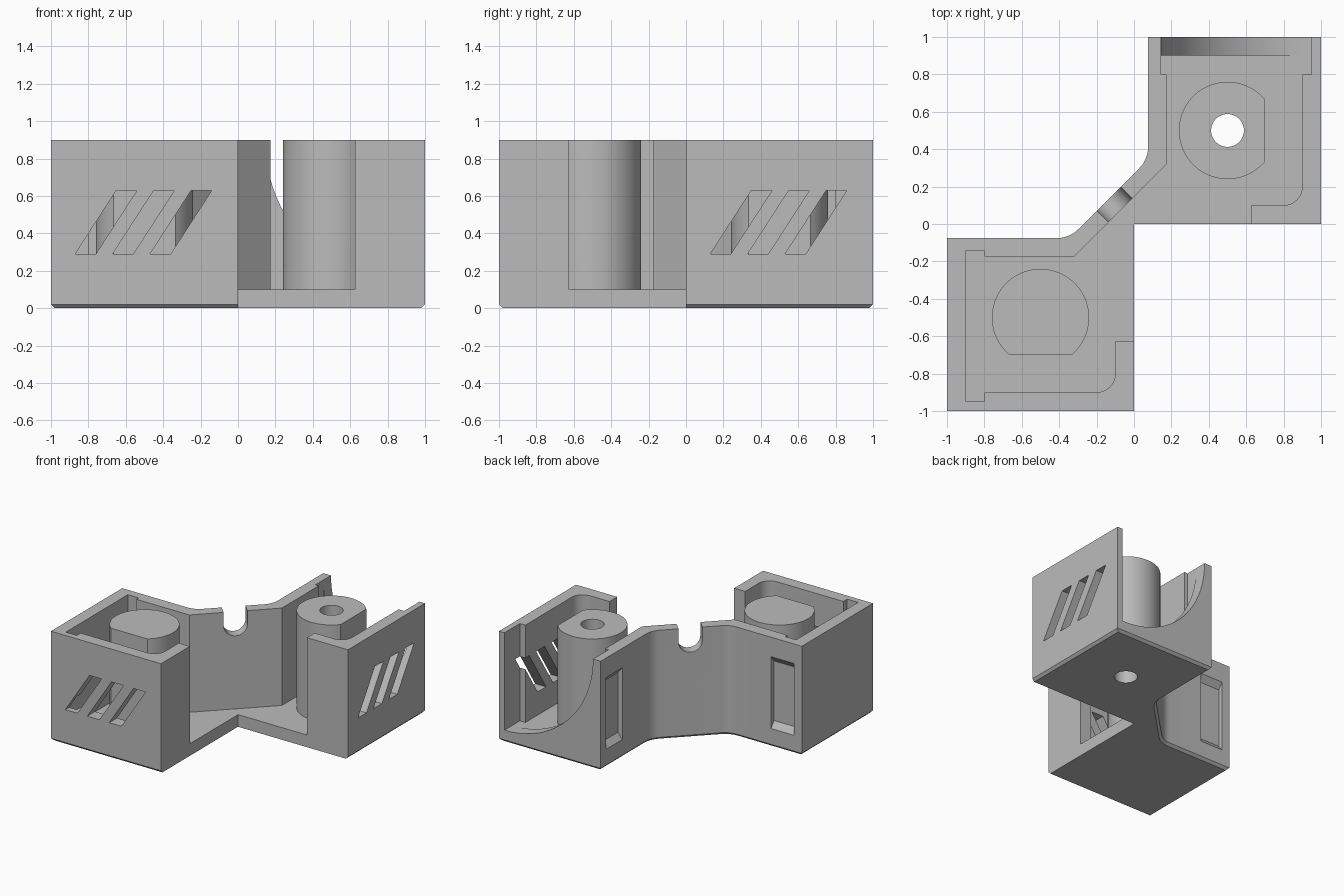
import bpy, bmesh
from math import sin, cos, pi, asin
from mathutils import Matrix, Vector

cube = bpy.data.objects.get("Cube")
if cube:
    bpy.data.objects.remove(cube)

# One grey plastic
grey = bpy.data.materials.new("grey_plastic")
grey.use_nodes = True
GREY = (0.5, 0.5, 0.5, 1)
grey.diffuse_color = GREY
grey.node_tree.nodes["Principled BSDF"].inputs["Base Color"].default_value = GREY


def axes(a, b, c):
    """Matrix whose columns are the directions of profile and extrusion."""
    return Matrix((a, b, c)).transposed().to_4x4()


X, Y, Z = Vector((1, 0, 0)), Vector((0, 1, 0)), Vector((0, 0, 1))
PLAN, ALONG_Y, ALONG_X = axes(X, Y, Z), axes(X, Z, Y), axes(Y, Z, X)
DIAGONAL = axes((X + Y).normalized(), Z, (Y - X).normalized())
SWAP = axes(-Y, -X, Z)          # mirrors one corner onto the other
BOTH = (Matrix.Identity(4), SWAP)


def swapped(points):
    return [(-y, -x) for x, y in reversed(points)]


def arc(cx, cy, r, start, end, n):
    return [(cx + r * cos(start + (end - start) * i / n),
             cy + r * sin(start + (end - start) * i / n)) for i in range(n + 1)]


def prism(name, points, lo, hi, matrix=PLAN, bevel_if=None):
    """Extrude a closed profile from lo to hi, with optional bottom chamfer."""
    bm = bmesh.new()
    low = [bm.verts.new((a, b, lo)) for a, b in points]
    high = [bm.verts.new((a, b, hi)) for a, b in points]
    bottom = bm.faces.new(low)
    bm.faces.new(high)
    n = len(points)
    for i in range(n):
        j = (i + 1) % n
        bm.faces.new((low[i], low[j], high[j], high[i]))
    bmesh.ops.recalc_face_normals(bm, faces=bm.faces)
    if bevel_if:
        edges = [e for e in bottom.edges if bevel_if(e)]
        bmesh.ops.bevel(bm, geom=edges, offset=0.02, segments=1, affect='EDGES')
    bm.transform(matrix)
    bmesh.ops.recalc_face_normals(bm, faces=bm.faces)
    mesh = bpy.data.meshes.new(name)
    bm.to_mesh(mesh)
    bm.free()
    mesh.materials.append(grey)
    obj = bpy.data.objects.new(name, mesh)
    bpy.context.collection.objects.link(obj)
    return obj


def combine(target, tool, operation):
    mod = target.modifiers.new(tool.name, 'BOOLEAN')
    mod.operation, mod.solver, mod.object = operation, 'EXACT', tool
    bpy.context.view_layer.objects.active = target
    bpy.ops.object.modifier_apply(modifier=mod.name)
    bpy.data.objects.remove(tool)


# Outer block: two squares joined by a diagonal bridge
outer_half = [(1, 0), (1, 1), (0.075, 1)] + arc(-0.082, 0.41, 0.157, 0, -pi / 4, 6)
outline = [(0, 0)] + outer_half + swapped(outer_half)


def chamfered(edge):
    a, b = (v.co for v in edge.verts)
    return not (abs(a.y) + abs(b.y) < 1e-4 or abs(a.x) + abs(b.x) < 1e-4)


body = prism("corner_bracket", outline, 0, 0.9, bevel_if=chamfered)

# Hollow interior, open at the front corner, with rounded inner corners
inner_half = ([(0.175, 0.32), (0.175, 0.8), (0.145, 0.8), (0.145, 0.9),
               (0.95, 0.9), (0.95, 0.8), (0.9, 0.8)]
              + arc(0.8, 0.2, 0.1, 0, -pi / 2, 8)
              + [(0.625, 0.1), (0.625, -0.1)])
combine(body, prism("interior", inner_half + [(0.1, -0.1)] + swapped(inner_half),
                    0.1, 1), 'DIFFERENCE')

# Curved opening, side recess and flatted screw post in each square
opening = arc(0.945, 0.9, 0.8, pi, 1.5 * pi, 24) + [(0.95, 0.1), (0.95, 1), (0.145, 1)]
recess = [(0.04, 0.12), (0.075, 0.15), (0.115, 0.2), (0.115, 0.69),
          (0.075, 0.74), (0.04, 0.77)]
flat = asin(0.166 / 0.26)
post = arc(0.5, 0.5, 0.26, flat, 2 * pi - flat, 48)
hole = arc(0.5, 0.5, 0.088, 0, 2 * pi, 32)[:-1]
for side in BOTH:
    combine(body, prism("opening", opening, 0.87, 1.1, side @ ALONG_Y), 'DIFFERENCE')
    combine(body, prism("recess", recess, 0.72, 0.93, side @ ALONG_Y), 'DIFFERENCE')
    combine(body, prism("post", post, 0.05, 0.9, side), 'UNION')
    combine(body, prism("screw_hole", hole, -0.1, 1, side), 'DIFFERENCE')

# Round-bottomed cable notch in the bridge wall
notch = arc(0, 0.79, 0.09, pi, 2 * pi, 16) + [(0.09, 1), (-0.09, 1)]
combine(body, prism("notch", notch, 0.04, 0.3, DIAGONAL), 'DIFFERENCE')

# Plain row of slanted vents through each outer wall
for middle, lo, hi, matrix in ((-0.505, -1.1, -0.87, ALONG_Y), (0.495, 0.87, 1.1, ALONG_X)):
    for step in (-1, 0, 1):
        c = middle + 0.2 * step
        vent = [(c - 0.165, 0.29), (c - 0.055, 0.29), (c + 0.165, 0.63), (c + 0.055, 0.63)]
        combine(body, prism("vent", vent, lo, hi, matrix), 'DIFFERENCE')

# Smooth curves, crisp edges
bpy.ops.object.select_all(action='DESELECT')
body.select_set(True)
bpy.context.view_layer.objects.active = body
bpy.ops.object.shade_smooth_by_angle(angle=pi / 6)
